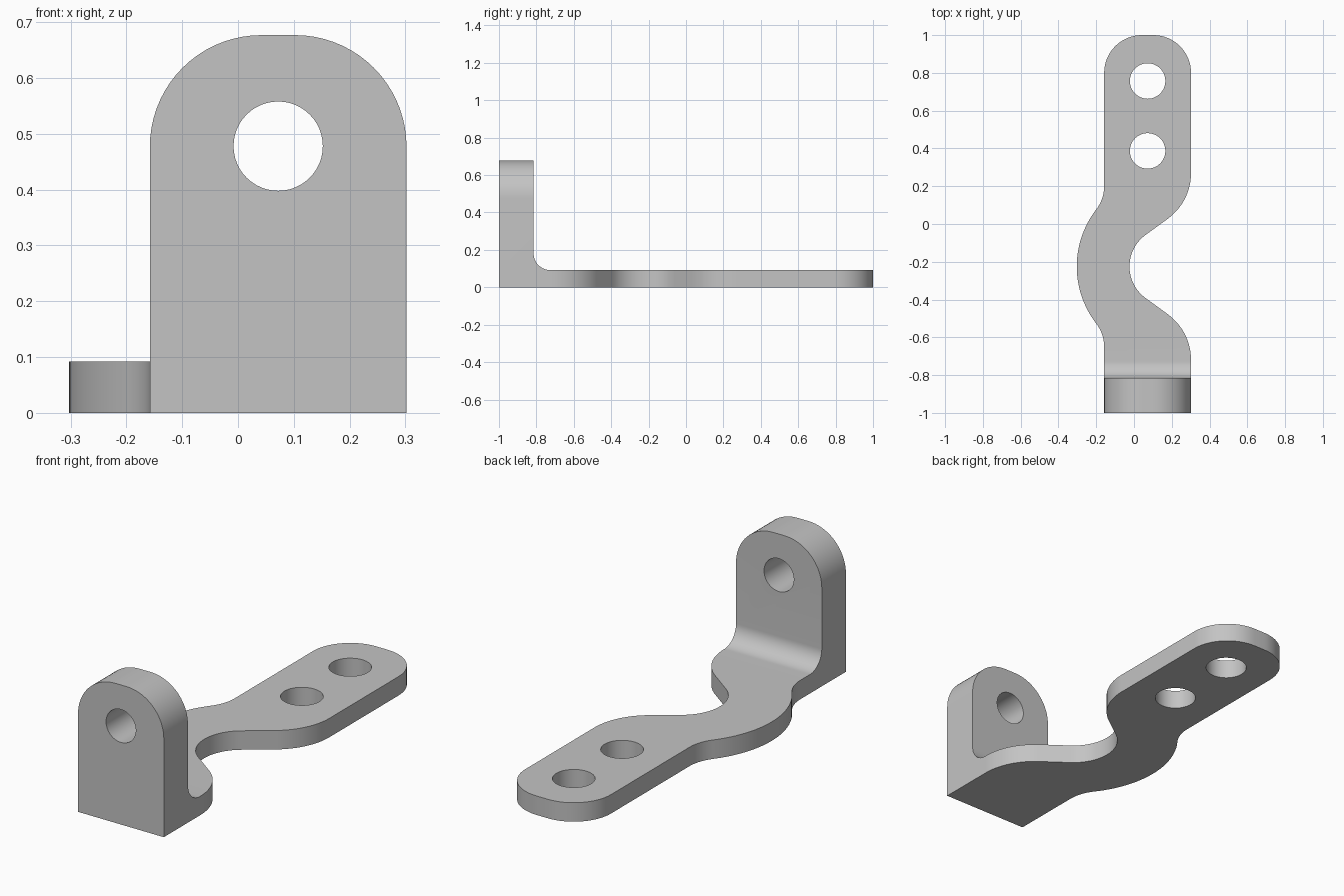
import bpy, bmesh
from math import cos, sin, radians
from mathutils import Vector

cube = bpy.data.objects.get("Cube")
if cube:
    bpy.data.objects.remove(cube, do_unlink=True)

LEFT, RIGHT, MID = -0.158, 0.302, 0.072   # edges and centre line of the strap
BEND = -0.225                             # y of the middle of the side bend
THICK, HEIGHT = 0.092, 0.677
CORNER = 0.2


def arc(cx, cy, r, start, end, steps=16):
    angles = [radians(start + (end - start) * i / steps) for i in range(steps + 1)]
    return [(cx + r * cos(a), cy + r * sin(a)) for a in angles]


def prism(name, points, place, direction):
    """Extrude a closed 2D outline, placed in space by a function."""
    bm = bmesh.new()
    face = bm.faces.new([bm.verts.new(place(u, v)) for u, v in points])
    new = bmesh.ops.extrude_face_region(bm, geom=[face])["geom"]
    verts = [g for g in new if isinstance(g, bmesh.types.BMVert)]
    bmesh.ops.translate(bm, verts=verts, vec=Vector(direction))
    bmesh.ops.recalc_face_normals(bm, faces=bm.faces)
    mesh = bpy.data.meshes.new(name)
    bm.to_mesh(mesh)
    bm.free()
    obj = bpy.data.objects.new(name, mesh)
    bpy.context.collection.objects.link(obj)
    return obj


def combine(obj, tool, operation):
    """Apply a boolean and discard the tool."""
    tool.hide_render = True
    mod = obj.modifiers.new(operation.title(), "BOOLEAN")
    mod.operation, mod.solver, mod.object = operation, "EXACT", tool
    graph = bpy.context.evaluated_depsgraph_get()
    mesh = bpy.data.meshes.new_from_object(obj.evaluated_get(graph))
    obj.modifiers.clear()
    obj.data = mesh
    bpy.data.objects.remove(tool, do_unlink=True)


# Side profile: flat strap, inner fillet and upright
side = [(-1, 0), (1.2, 0), (1.2, THICK)]
side += arc(-0.725, THICK + 0.09, 0.09, 270, 180)
side += [(-0.815, HEIGHT), (-1, HEIGHT)]
bracket = prism("offset_bracket", side, lambda y, z: (-0.5, y, z), (1, 0, 0))

# Plan outline: straight front, curved bend, rounded back end
plan = [(LEFT, -1.2), (RIGHT, -1.2)]
plan += arc(RIGHT - 0.3, -0.72, 0.3, 0, 54)
plan += arc(0.182, BEND, 0.206, 234, 126, 24)
plan += arc(RIGHT - 0.3, 0.27, 0.3, -54, 0)
plan += arc(RIGHT - CORNER, 1 - CORNER, CORNER, 0, 90)
plan += arc(LEFT + CORNER, 1 - CORNER, CORNER, 90, 180)
plan += arc(LEFT - 0.2, 0.2, 0.2, 0, -37.7)
plan += arc(0.192, BEND, 0.495, 142.3, 217.7, 24)
plan += arc(LEFT - 0.2, -0.65, 0.2, 37.7, 0)
outline = prism("plan_outline", plan, lambda x, y: (x, y, -0.1), (0, 0, 1))
combine(bracket, outline, "INTERSECT")

# Rounded top corners of the upright
bm = bmesh.new()
bm.from_mesh(bracket.data)
top = [e for e in bm.edges
       if all(v.co.z > HEIGHT - 0.01 for v in e.verts)
       and abs(e.verts[0].co.x - e.verts[1].co.x) < 0.001]
bmesh.ops.bevel(bm, geom=top, offset=CORNER, segments=18, profile=0.5, affect="EDGES")
bm.to_mesh(bracket.data)
bm.free()

# Holes: two through the strap, one through the upright
for y in (0.757, 0.387):
    ring = arc(MID, y, 0.094, 0, 360, 48)[:-1]
    combine(bracket, prism("strap_hole", ring, lambda u, v: (u, v, -0.1), (0, 0, 0.4)),
            "DIFFERENCE")
ring = arc(MID, 0.478, 0.08, 0, 360, 48)[:-1]
combine(bracket, prism("upright_hole", ring, lambda u, v: (u, -1.1, v), (0, 0.4, 0)),
        "DIFFERENCE")

# Plain grey metal
grey = bpy.data.materials.new("light_grey")
grey.use_nodes = True
colour = (0.55, 0.55, 0.55, 1)
grey.diffuse_color = colour
grey.node_tree.nodes["Principled BSDF"].inputs["Base Color"].default_value = colour
bracket.data.materials.clear()
bracket.data.materials.append(grey)
for poly in bracket.data.polygons:
    poly.material_index = 0

bpy.ops.object.select_all(action="DESELECT")
bracket.select_set(True)
bpy.context.view_layer.objects.active = bracket
bpy.ops.object.shade_smooth_by_angle(angle=radians(30))
